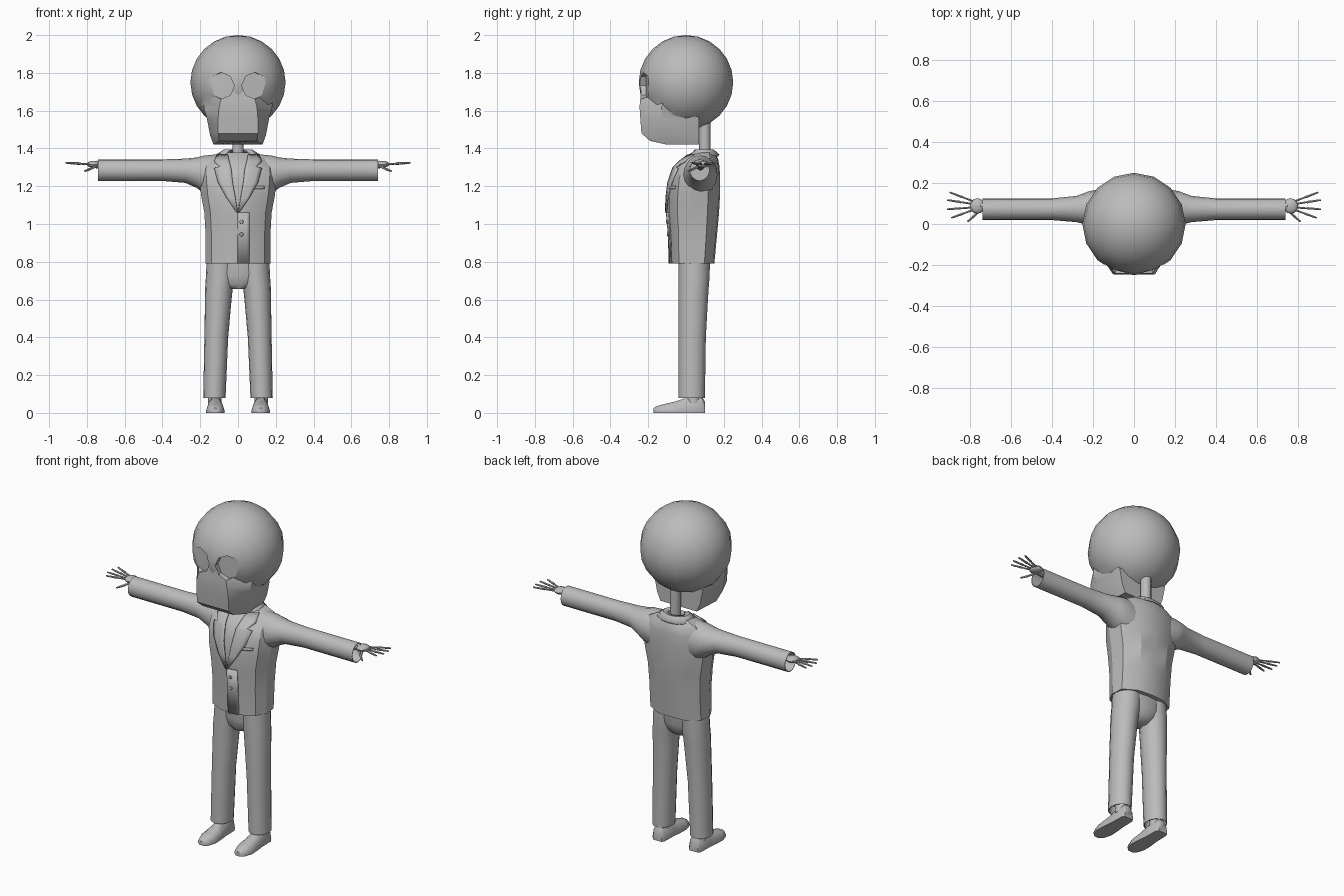
import bpy, bmesh
from math import sin, cos, pi, radians
from mathutils import Vector, Matrix
from mathutils.bvhtree import BVHTree

if "Cube" in bpy.data.objects:
    bpy.data.objects.remove(bpy.data.objects["Cube"])

mat = bpy.data.materials.new("plain grey")
mat.use_nodes = True
GREY = (0.5, 0.5, 0.5, 1)
mat.diffuse_color = GREY
mat.node_tree.nodes["Principled BSDF"].inputs["Base Color"].default_value = GREY


def finish(name, bm, angle=35):
    bmesh.ops.recalc_face_normals(bm, faces=bm.faces)
    me = bpy.data.meshes.new(name)
    bm.to_mesh(me)
    bm.free()
    me.materials.append(mat)
    ob = bpy.data.objects.new(name, me)
    bpy.context.collection.objects.link(ob)
    smooth(ob, angle)
    return ob


def smooth(ob, angle):
    bpy.ops.object.select_all(action='DESELECT')
    ob.select_set(True)
    bpy.context.view_layer.objects.active = ob
    bpy.ops.object.shade_smooth_by_angle(angle=radians(angle))


def loft(bm, rings, cap_start=True, cap_end=True):
    rows = [[bm.verts.new(p) for p in r] for r in rings]
    n = len(rows[0])
    for a, b in zip(rows, rows[1:]):
        for i in range(n):
            j = (i + 1) % n
            bm.faces.new((a[i], a[j], b[j], b[i]))
    if cap_start:
        bm.faces.new(rows[0])
    if cap_end:
        bm.faces.new(rows[-1])
    return rows


def oval(n, cx, cy, rx, ry, z):
    return [(cx + rx * cos(2 * pi * i / n), cy + ry * sin(2 * pi * i / n), z) for i in range(n)]


def tube(bm, a, b, r1, r2, n=6):
    a, b = Vector(a), Vector(b)
    turn = (b - a).to_track_quat('Z', 'Y').to_matrix().to_4x4()
    bmesh.ops.create_cone(bm, cap_ends=True, segments=n, radius1=r1, radius2=r2,
                          depth=(b - a).length, matrix=Matrix.Translation((a + b) / 2) @ turn)


def ball(bm, centre, size, u=12, v=8):
    bmesh.ops.create_uvsphere(bm, u_segments=u, v_segments=v, radius=1,
                              matrix=Matrix.Translation(centre) @ Matrix.Diagonal((*size, 1)))


# Skull: round cranium joined with the tapering face and jaw
bm = bmesh.new()
ball(bm, (0, 0, 1.75), (0.252, 0.25, 0.25), 16, 12)
head = finish("head", bm)
bm = bmesh.new()
face = []
for z0, z1, a, yf, b, ym, c, yb in (
        (1.74, 1.74, 0.07, -0.235, 0.19, -0.1, 0.15, 0),
        (1.62, 1.61, 0.1, -0.246, 0.18, -0.13, 0.165, 0.02),
        (1.56, 1.56, 0.105, -0.242, 0.165, -0.13, 0.16, 0.07),
        (1.48, 1.47, 0.105, -0.236, 0.148, -0.13, 0.142, 0.07),
        (1.44, 1.42, 0.1, -0.19, 0.13, -0.1, 0.12, 0.07)):
    half = [(a, yf, z0), (b, ym, z1), (c, yb, z1)]
    face.append(half + [(-x, y, z) for x, y, z in reversed(half)])
loft(bm, face)
helpers = [finish("jaw_helper", bm)]

# Octagonal eye sockets
for s in (1, -1):
    bm = bmesh.new()
    tube(bm, (s * 0.11, -0.4, 1.732), (s * 0.087, -0.205, 1.732), 0.075, 0.07, 8)
    helpers.append(finish("socket_cutter", bm))
for i, h in enumerate(helpers):
    m = head.modifiers.new("shape", 'BOOLEAN')
    m.operation, m.solver, m.object = ('DIFFERENCE' if i else 'UNION'), 'EXACT', h
    h.hide_render = True
bpy.context.view_layer.update()
built = bpy.data.meshes.new_from_object(head.evaluated_get(bpy.context.evaluated_depsgraph_get()))
head.modifiers.clear()
head.data = built
for h in helpers:
    bpy.data.objects.remove(h)
smooth(head, 32)

# Neck
bm = bmesh.new()
tube(bm, (0, 0.1, 1.3), (0, 0.1, 1.6), 0.03, 0.03, 12)
finish("neck", bm)

# Jacket body: flat back panels, rounded front
side = [(0, -1), (0.42, -0.9), (0.82, -0.6), (1, -0.1), (0.97, 0.55), (0.5, 0.95), (0, 1)]
section = side + [(-u, v) for u, v in reversed(side[1:-1])]
body = []
for z, w, yf, yb in ((0.79, 0.172, -0.085, 0.15), (0.95, 0.172, -0.09, 0.165),
                     (1.06, 0.178, -0.1, 0.175), (1.15, 0.195, -0.1, 0.18),
                     (1.24, 0.205, -0.09, 0.18), (1.3, 0.2, -0.065, 0.178),
                     (1.345, 0.165, -0.02, 0.17), (1.378, 0.1, 0.03, 0.15)):
    mid, dep = (yf + yb) / 2, (yb - yf) / 2
    body.append([(u * w, mid + v * dep, z) for u, v in section])
bm = bmesh.new()
loft(bm, body)
surface = BVHTree.FromBMesh(bm)
finish("jacket_body", bm, 28)


def on_front(x, z, lift):
    hit = surface.ray_cast(Vector((x, -1, z)), Vector((0, 1, 0)))[0]
    return (x, (hit.y if hit else 0.05) - lift, z)


def strip(bm, rows, lift=0.007, cols=4):
    grid = [[bm.verts.new(on_front(a + (b - a) * i / cols, z, lift)) for i in range(cols + 1)]
            for a, b, z in rows]
    for r, q in zip(grid, grid[1:]):
        for i in range(cols):
            bm.faces.new((r[i], r[i + 1], q[i + 1], q[i]))


def thicken(ob, t, offset=-1):
    m = ob.modifiers.new("thickness", 'SOLIDIFY')
    m.thickness, m.offset = t, offset


# Notched lapels, front edge and pocket slit
for s, label in ((1, "left"), (-1, "right")):
    bm = bmesh.new()
    strip(bm, [(s * a, s * b, z) for a, b, z in (
        (0.052, 0.11, 1.365), (0.045, 0.125, 1.33), (0.038, 0.095, 1.302), (0.036, 0.125, 1.295),
        (0.028, 0.105, 1.22), (0.014, 0.06, 1.14), (0, 0.006, 1.06))])
    thicken(finish(label + "_lapel", bm), 0.009, 0)
bm = bmesh.new()
strip(bm, [(-0.003, 0.06, z) for z in (1.06, 0.95, 0.79)], 0.004)
thicken(finish("front_overlap", bm), 0.006, 0)
bm = bmesh.new()
strip(bm, [(0.08, 0.14, z) for z in (1.2, 1.185)], 0.004)
thicken(finish("chest_pocket", bm), 0.006, 0)

# Buttons
bm = bmesh.new()
for z in (1.012, 0.945):
    p = Vector(on_front(0.018, z, 0.006))
    tube(bm, p, p - Vector((0, 0.008, 0)), 0.011, 0.009, 8)
finish("buttons", bm)

# Collar lying round the back of the neck
bm = bmesh.new()
collar = []
for r, z in ((0.05, 1.385), (0.075, 1.388), (0.112, 1.362)):
    row = []
    for i in range(13):
        t = radians(-50 + 280 * i / 12)
        row.append(bm.verts.new((r * cos(t), 0.09 + r * sin(t) * 0.75, z)))
    collar.append(row)
for r, q in zip(collar, collar[1:]):
    for i in range(12):
        bm.faces.new((r[i], r[i + 1], q[i + 1], q[i]))
thicken(finish("collar", bm), 0.012, 0)

# Sleeves with open cuffs, and hands
for s, label in ((1, "left"), (-1, "right")):
    bm = bmesh.new()
    rings = []
    for x, zc, rz, yc, ry in (
            (0.1, 1.25, 0.12, 0.075, 0.085), (0.18, 1.262, 0.1, 0.077, 0.09),
            (0.22, 1.272, 0.08, 0.077, 0.083), (0.28, 1.282, 0.064, 0.073, 0.064),
            (0.4, 1.285, 0.057, 0.072, 0.053), (0.74, 1.285, 0.057, 0.072, 0.053),
            (0.74, 1.285, 0.054, 0.072, 0.05), (0.62, 1.285, 0.054, 0.072, 0.05)):
        rings.append([(s * x, y, z) for y, z, _ in oval(16, yc, zc, ry, rz, 0)])
    loft(bm, rings)
    finish(label + "_sleeve", bm)

    bm = bmesh.new()
    tube(bm, (s * 0.6, 0.075, 1.3), (s * 0.75, 0.085, 1.315), 0.018, 0.02, 8)
    ball(bm, (s * 0.765, 0.088, 1.316), (0.036, 0.038, 0.018))
    for base, tip in (((0.795, 0.115), (0.9, 0.155)), ((0.8, 0.1), (0.912, 0.117)),
                      ((0.8, 0.08), (0.912, 0.072)), ((0.795, 0.065), (0.892, 0.03))):
        a, b = Vector((s * base[0], base[1], 1.317)), Vector((s * tip[0], tip[1], 1.324))
        for f, g, r in ((-0.15, 0.42, 0.006), (0.4, 0.73, 0.007), (0.71, 1, 0.006)):
            tube(bm, a.lerp(b, f), a.lerp(b, g), r, r * 0.75)
    tube(bm, (s * 0.755, 0.065, 1.305), (s * 0.785, 0.035, 1.29), 0.008, 0.006)
    tube(bm, (s * 0.783, 0.037, 1.291), (s * 0.812, 0.012, 1.28), 0.007, 0.005)
    finish(label + "_hand", bm)

# Trousers: hips and two tapering legs
bm = bmesh.new()
loft(bm, [oval(16, 0, yc, w, d, z) for z, w, yc, d in (
    (0.655, 0.05, 0.035, 0.045), (0.68, 0.1, 0.04, 0.068), (0.73, 0.155, 0.044, 0.08),
    (0.82, 0.163, 0.045, 0.083))])
finish("trouser_hips", bm, 50)
for s, label in ((1, "left"), (-1, "right")):
    bm = bmesh.new()
    loft(bm, [oval(16, s * (a + b) / 2, (f + k) / 2, (b - a) / 2, (k - f) / 2, z)
              for z, a, b, f, k in (
        (0.13, 0.07, 0.18, -0.03, 0.09), (0.08, 0.07, 0.18, -0.035, 0.097),
        (0.08, 0.066, 0.184, -0.04, 0.1), (0.4, 0.052, 0.178, -0.04, 0.105),
        (0.58, 0.036, 0.175, -0.04, 0.115), (0.66, 0.028, 0.174, -0.04, 0.12),
        (0.72, 0.015, 0.17, -0.04, 0.125), (0.82, 0.01, 0.165, -0.04, 0.127))])
    finish(label + "_trouser_leg", bm, 50)

    # Pointed shoe and ankle, built from heel to toe
    bm = bmesh.new()
    rings = []
    for y, w, h in ((0.1, 0.028, 0.06), (0.085, 0.038, 0.085), (0.0, 0.04, 0.08),
                    (-0.05, 0.046, 0.062), (-0.11, 0.048, 0.048),
                    (-0.155, 0.034, 0.036), (-0.172, 0.014, 0.025)):
        prof = [(1, 0), (1.05, 0.2), (0.85, 0.7), (0.45, 1)]
        prof += [(-u, v) for u, v in reversed(prof)]
        rings.append([(s * (0.12 + u * w), y, v * h) for u, v in prof])
    loft(bm, rings)
    tube(bm, (s * 0.122, 0.04, 0.05), (s * 0.122, 0.035, 0.2), 0.036, 0.034, 12)
    finish(label + "_shoe", bm, 45)
